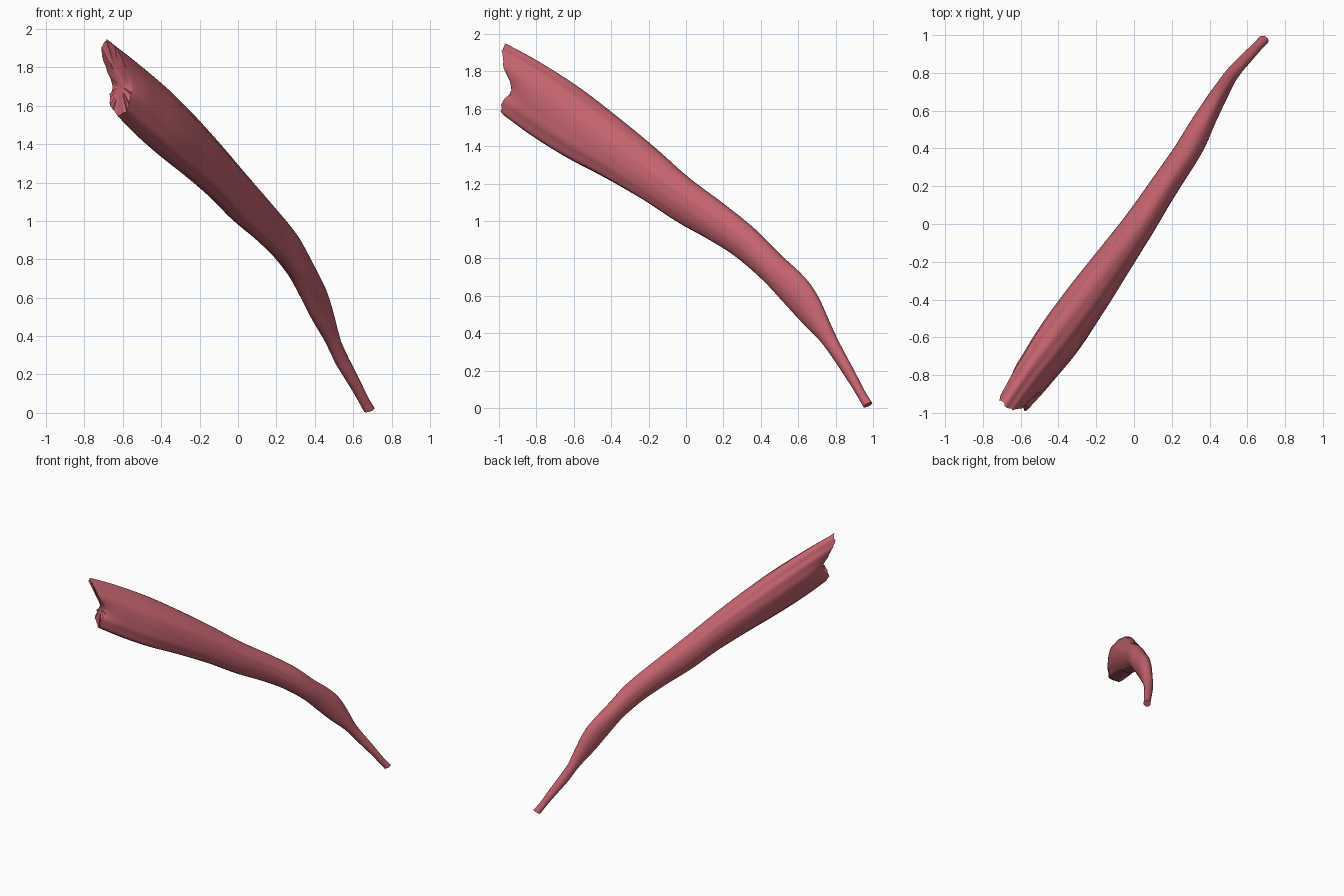
import bpy, bmesh, math, random
from mathutils import Vector

if "Cube" in bpy.data.objects:
    bpy.data.objects.remove(bpy.data.objects["Cube"])

random.seed(4)
N, SUB = 56, 5                      # points per ring, rings per station
SIDE = Vector((0.81, -0.58, 0))     # horizontal direction across the strand
ALONG = Vector((0.48, 0.69, -0.54))  # direction of the fibres at the wide end

# Stations: upper edge (y, z), lower edge (y, z), half width, sideways lean
STATIONS = [
    (-0.985, 1.955, -0.945, 1.545, .088, .030),
    (-0.80, 1.85, -0.80, 1.44, .102, .032),
    (-0.60, 1.72, -0.62, 1.33, .120, .030),
    (-0.40, 1.57, -0.42, 1.225, .117, .020),
    (-0.20, 1.41, -0.22, 1.11, .103, .012),
    (0.00, 1.24, -0.04, 0.99, .089, .000),
    (0.20, 1.09, 0.14, 0.89, .078, .000),
    (0.36, 0.96, 0.28, 0.80, .073, .000),
    (0.50, 0.82, 0.42, 0.68, .069, .000),
    (0.62, 0.71, 0.52, 0.57, .058, .000),
    (0.70, 0.60, 0.62, 0.46, .050, .000),
    (0.80, 0.38, 0.74, 0.335, .038, .000),
    (0.90, 0.19, 0.87, 0.145, .031, .000),
    (0.955, 0.085, 0.925, 0.055, .027, .000),
    (0.99, 0.030, 0.955, 0.003, .028, .000),
]
# Plan of the centre line: y -> x
PLAN = [(-1.0, -.675), (-.8, -.535), (-.6, -.39), (-.4, -.25), (-.2, -.11), (0, .03),
        (.2, .16), (.4, .295), (.6, .40), (.8, .52), (1, .71)]


def plan_x(y):
    for (y0, x0), (y1, x1) in zip(PLAN, PLAN[1:]):
        if y <= y1:
            break
    return x0 + (x1 - x0) * (y - y0) / (y1 - y0)


def station(t):
    """Catmull-Rom interpolation between stations."""
    i = min(int(t), len(STATIONS) - 2)
    f = t - i
    p = [STATIONS[max(0, min(len(STATIONS) - 1, i + k))] for k in (-1, 0, 1, 2)]
    return [0.5 * (2 * b + (c - a) * f + (2 * a - 5 * b + 4 * c - d) * f * f
                   + (3 * b - a - 3 * c + d) * f ** 3) for a, b, c, d in zip(*p)]


def groove(ang, t):
    """Shallow fibre furrows, deepest at the wide end."""
    amp = 0.02 + 0.10 * max(0, 1 - t / 8)
    w = (0.45 * math.cos(5 * ang + 0.8 + 0.12 * t) + 0.30 * math.cos(9 * ang - 0.20 * t)
         + 0.25 * math.cos(13 * ang + 2 + 0.3 * t))
    return 1 - amp * (0.4 + 0.5 * w)


def ring_points(t, jag):
    ty, tz, by, bz, half, lean = station(t)
    top, bot = Vector((plan_x(ty), ty, tz)), Vector((plan_x(by), by, bz))
    mid, up = (top + bot) / 2, (top - bot) / 2 - SIDE * lean
    fade = max(0, 1 - t / 0.9)       # torn end fades out within the first station
    pts = []
    for k in range(N):
        ang = 2 * math.pi * k / N
        c, v = math.cos(ang), math.sin(ang)
        g = groove(ang, t)
        dip = math.exp(-((v - 0.05) / 0.45) ** 2)      # notch between the two end lobes
        p = mid + SIDE * (half * c * g * (1 - 0.3 * dip * fade)) + up * (v * g)
        p += ALONG * fade * (0.09 * dip + jag[k])
        pts.append(p)
    return pts


# Muscle strand: lofted rings
bm = bmesh.new()
jag = [random.uniform(0, 0.022) for _ in range(N)]
count = (len(STATIONS) - 1) * SUB
rings = [[bm.verts.new(p) for p in ring_points(i / SUB, jag)] for i in range(count + 1)]


def bridge(a, b):
    for k in range(N):
        j = (k + 1) % N
        bm.faces.new((a[k], a[j], b[j], b[k]))


for a, b in zip(rings, rings[1:]):
    bridge(a, b)

# Torn wide end: hollowed cap
prev = rings[0]
centre = sum((v.co for v in prev), Vector()) / N
for scale, depth in ((0.75, 0.012), (0.4, 0.025)):
    inner = [bm.verts.new(centre.lerp(v.co, scale) + ALONG * depth) for v in rings[0]]
    bridge(inner, prev)
    prev = inner
bm.faces.new(prev)
# Narrow tip: plain cap
bm.faces.new(rings[-1])
bmesh.ops.recalc_face_normals(bm, faces=bm.faces)

mesh = bpy.data.meshes.new("muscle_strand")
bm.to_mesh(mesh)
bm.free()
strand = bpy.data.objects.new("muscle_strand", mesh)
bpy.context.collection.objects.link(strand)

# Single muscle-red colour
red = bpy.data.materials.new("muscle_red")
red.diffuse_color = (0.55, 0.125, 0.155, 1)
red.use_nodes = True
red.node_tree.nodes["Principled BSDF"].inputs["Base Color"].default_value = red.diffuse_color
mesh.materials.append(red)

bpy.context.view_layer.objects.active = strand
strand.select_set(True)
bpy.ops.object.shade_smooth_by_angle(angle=math.radians(50))
